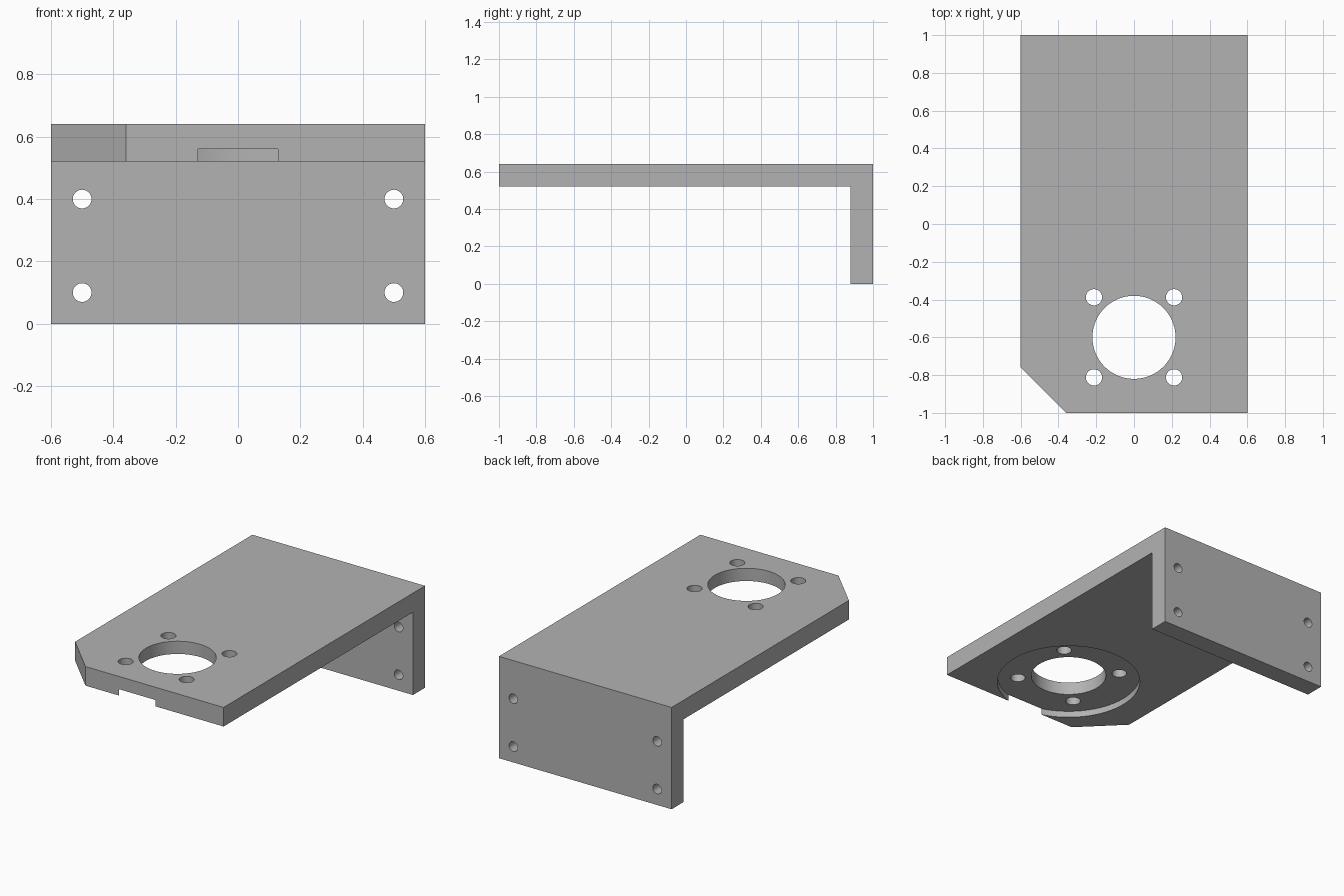
import bpy, bmesh, math
from mathutils import Vector

old = bpy.data.objects.get("Cube")
if old:
    bpy.data.objects.remove(old, do_unlink=True)

WIDTH, TOP, THICK = 1.2, 0.64, 0.12
CENTRE_Y = -0.6          # axis of the round mounting opening

grey = bpy.data.materials.new("plain grey")
grey.use_nodes = True
colour = (0.45, 0.45, 0.45, 1)
grey.diffuse_color = colour
grey.node_tree.nodes["Principled BSDF"].inputs["Base Color"].default_value = colour

# L-shaped body: side profile extruded across the width
under = TOP - THICK
profile = [(-1, TOP), (-1, under), (1 - THICK, under), (1 - THICK, 0), (1, 0), (1, TOP)]
bm = bmesh.new()
face = bm.faces.new([bm.verts.new((-WIDTH / 2, y, z)) for y, z in profile])
extruded = bmesh.ops.extrude_face_region(bm, geom=[face])["geom"]
bmesh.ops.translate(bm, vec=(WIDTH, 0, 0),
                    verts=[v for v in extruded if isinstance(v, bmesh.types.BMVert)])

# Cut the front right corner off at 45 degrees
cut = bmesh.ops.bisect_plane(bm, geom=bm.verts[:] + bm.edges[:] + bm.faces[:],
                             plane_co=(-0.36, -1, 0), plane_no=Vector((-1, -1, 0)).normalized(),
                             clear_outer=True)["geom_cut"]
bmesh.ops.contextual_create(bm, geom=[e for e in cut if isinstance(e, bmesh.types.BMEdge)])
bmesh.ops.recalc_face_normals(bm, faces=bm.faces[:])
mesh = bpy.data.meshes.new("angle_bracket")
bm.to_mesh(mesh)
bm.free()
bracket = bpy.data.objects.new("angle_bracket", mesh)
bpy.context.collection.objects.link(bracket)
mesh.materials.append(grey)


def drill(radius, depth, location, along_y=False, sides=48):
    """Subtract a cylinder from the bracket."""
    bpy.ops.mesh.primitive_cylinder_add(
        vertices=sides, radius=radius, depth=depth, location=location,
        rotation=(math.pi / 2 if along_y else 0, 0, 0))
    cutter = bpy.context.object
    cutter.name = "hole_cutter"
    cutter.hide_render = True
    cutter.data.materials.append(grey)
    bpy.ops.object.select_all(action="DESELECT")
    bpy.context.view_layer.objects.active = bracket
    bracket.select_set(True)
    mod = bracket.modifiers.new("hole", "BOOLEAN")
    mod.operation = "DIFFERENCE"
    mod.solver = "EXACT"
    mod.object = cutter
    bpy.ops.object.modifier_apply(modifier=mod.name)
    bpy.data.objects.remove(cutter, do_unlink=True)


# Shallow round recess under the plate, open at the front edge
drill(0.42, 0.08, (0, CENTRE_Y, under), sides=128)
# Central opening
drill(0.22, 0.5, (0, CENTRE_Y, TOP), sides=96)

for sx in (-1, 1):
    for s in (-1, 1):
        # Bolt holes around the opening
        drill(0.043, 0.5, (sx * 0.212, CENTRE_Y + s * 0.212, TOP))
        # Fixing holes in the upright flange
        drill(0.03, 0.5, (sx * 0.5, 1 - THICK / 2, 0.25 + s * 0.15), along_y=True)

bpy.ops.object.shade_smooth_by_angle(angle=math.radians(30))
